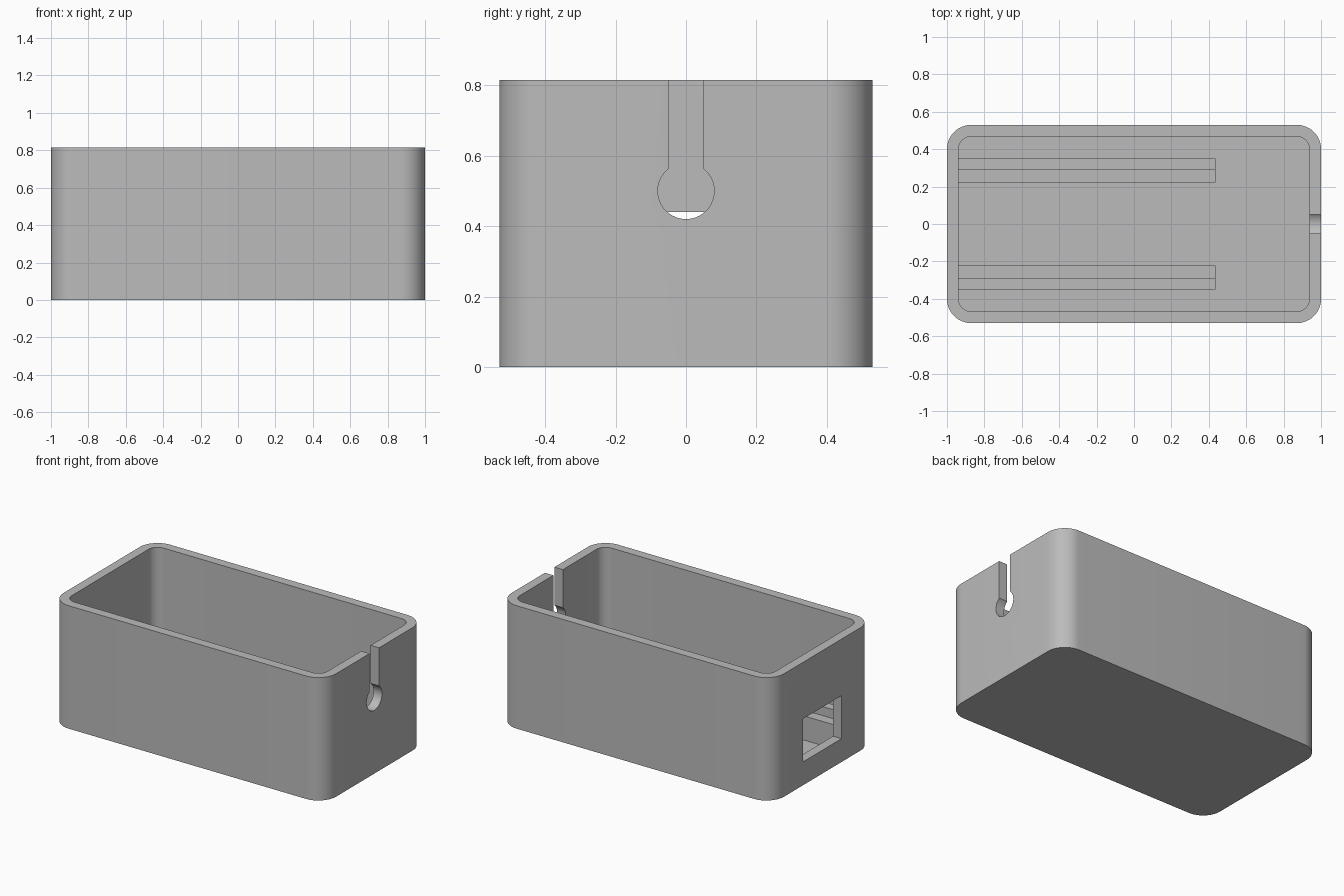
import bpy
import bmesh
from math import sin, cos, pi, radians, asin
from mathutils import Matrix

cube = bpy.data.objects.get("Cube")
if cube:
    bpy.data.objects.remove(cube, do_unlink=True)

# Overall sizes
LENGTH, WIDTH, HEIGHT = 2.0, 1.06, 0.815
WALL, FLOOR = 0.062, 0.06
RADIUS = 0.13

grey = bpy.data.materials.new("plain grey")
grey.use_nodes = True
colour = (0.5, 0.5, 0.5, 1)
grey.diffuse_color = colour
grey.node_tree.nodes["Principled BSDF"].inputs["Base Color"].default_value = colour


def rounded_rectangle(length, width, radius, steps=12):
    points = []
    for i, (sx, sy) in enumerate([(1, 1), (-1, 1), (-1, -1), (1, -1)]):
        cx, cy = sx * (length / 2 - radius), sy * (width / 2 - radius)
        for k in range(steps + 1):
            a = (i + k / steps) * pi / 2
            points.append((cx + radius * cos(a), cy + radius * sin(a)))
    return points


def prism(name, outline, low, high, along_x=False):
    """Extrude an outline along z, or a (y, z) outline along x."""
    bm = bmesh.new()
    face = bm.faces.new([bm.verts.new((u, v, low)) for u, v in outline])
    top = bmesh.ops.extrude_face_region(bm, geom=[face])["geom"]
    verts = [g for g in top if isinstance(g, bmesh.types.BMVert)]
    bmesh.ops.translate(bm, verts=verts, vec=(0, 0, high - low))
    if along_x:
        turn = Matrix(((0, 0, 1), (1, 0, 0), (0, 1, 0)))
        bm.transform(turn.to_4x4())
    bmesh.ops.recalc_face_normals(bm, faces=bm.faces)
    mesh = bpy.data.meshes.new(name)
    bm.to_mesh(mesh)
    bm.free()
    mesh.materials.append(grey)
    obj = bpy.data.objects.new(name, mesh)
    bpy.context.collection.objects.link(obj)
    return obj


def activate(obj):
    bpy.ops.object.select_all(action='DESELECT')
    obj.select_set(True)
    bpy.context.view_layer.objects.active = obj


def cut(obj, cutter):
    cutter.hide_render = True
    mod = obj.modifiers.new("cut", 'BOOLEAN')
    mod.operation, mod.solver, mod.object = 'DIFFERENCE', 'EXACT', cutter
    activate(obj)
    bpy.ops.object.modifier_apply(modifier=mod.name)
    bpy.data.objects.remove(cutter, do_unlink=True)


# Open box with rounded corners
box = prism("box", rounded_rectangle(LENGTH, WIDTH, RADIUS), 0, HEIGHT)
cut(box, prism("cavity_cutter",
               rounded_rectangle(LENGTH - 2 * WALL, WIDTH - 2 * WALL, RADIUS - WALL),
               FLOOR, HEIGHT + 0.1))

# Keyhole cable slot in one end wall
slot, hole, hole_z = 0.05, 0.08, 0.5
start = pi / 2 + asin(slot / hole)
sweep = 2 * pi - 2 * asin(slot / hole)
keyhole = [(hole * cos(start + sweep * k / 40), hole_z + hole * sin(start + sweep * k / 40))
           for k in range(41)]
keyhole += [(slot, HEIGHT + 0.1), (-slot, HEIGHT + 0.1)]
cut(box, prism("keyhole_cutter", keyhole, 0.8, 1.1, along_x=True))

# Rectangular port in the other end wall
port = [(-0.2, 0.155), (0.2, 0.155), (0.2, 0.44), (-0.2, 0.44)]
cut(box, prism("port_cutter", port, -1.1, -0.9, along_x=True))

activate(box)
bpy.ops.object.shade_smooth_by_angle(angle=radians(30))

# Stepped support rails on the floor
for name, side in (("front_rail", -1), ("back_rail", 1)):
    inner, step, outer = 0.222, 0.29, 0.35
    low, shelf, lip = FLOOR - 0.01, 0.22, 0.28
    profile = [(inner, low), (outer, low), (outer, lip),
               (step, lip), (step, shelf), (inner, shelf)]
    prism(name, [(side * y, z) for y, z in profile],
          -LENGTH / 2 + WALL - 0.01, 0.435, along_x=True)
